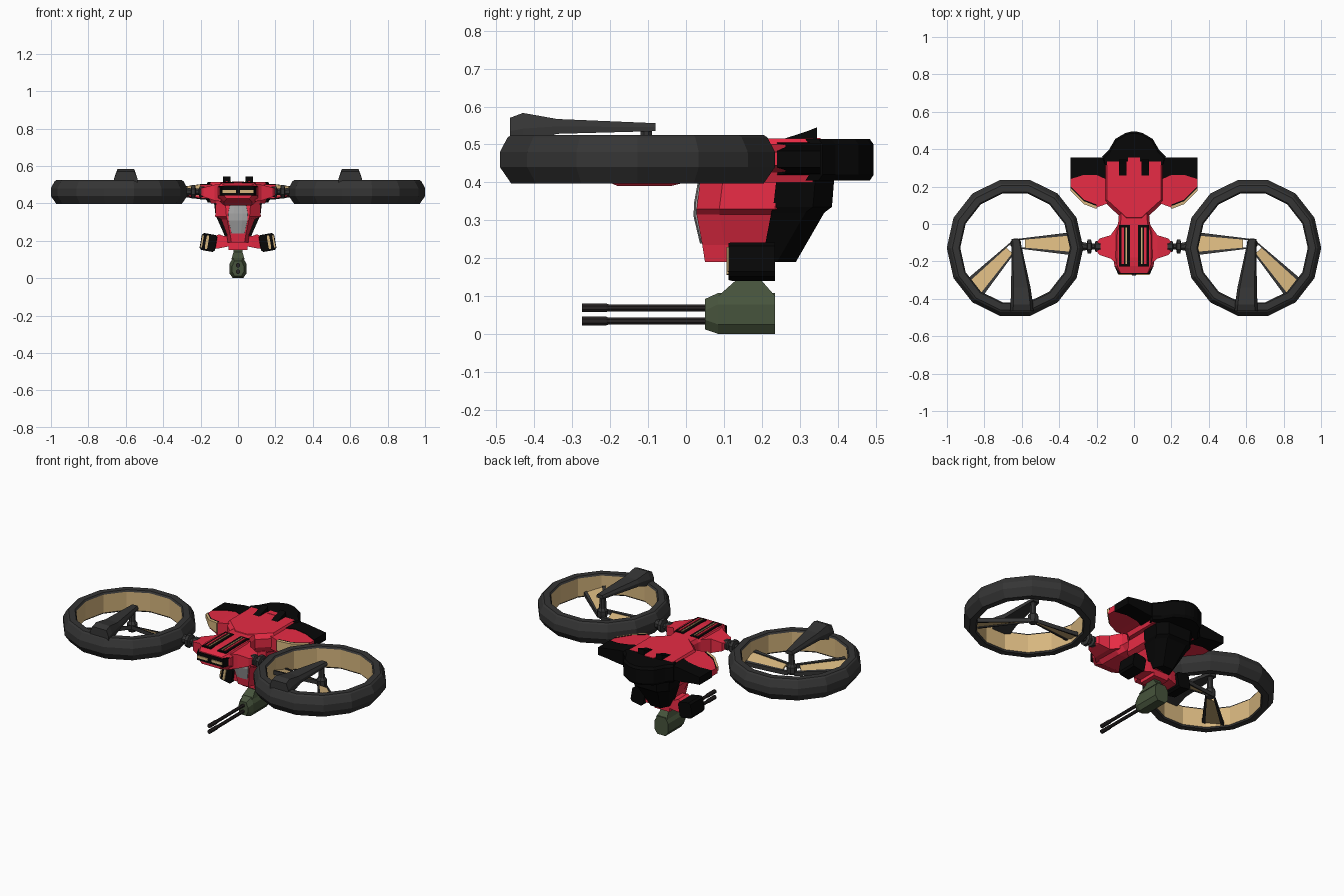
import bpy, bmesh, math
from mathutils import Vector, Matrix

if "Cube" in bpy.data.objects:
    bpy.data.objects.remove(bpy.data.objects["Cube"])

def mat(name, r, g, b):
    m = bpy.data.materials.new(name)
    m.diffuse_color = (r, g, b, 1)
    m.use_nodes = True
    m.node_tree.nodes["Principled BSDF"].inputs["Base Color"].default_value = m.diffuse_color
    return m

RED = mat("red paint", 0.80, 0.024, 0.058)
BLACK = mat("black armour", 0.002, 0.002, 0.002)
DARK = mat("dark grey", 0.035, 0.035, 0.035)
TAN = mat("tan trim", 0.68, 0.47, 0.21)
GREEN = mat("olive green", 0.062, 0.088, 0.045)
GLASS = mat("grey glass", 0.36, 0.36, 0.36)
GUN = mat("gunmetal", 0.022, 0.018, 0.018)

def finish(name, bm, mats, rule=None):
    bmesh.ops.remove_doubles(bm, verts=bm.verts, dist=1e-5)
    bmesh.ops.recalc_face_normals(bm, faces=bm.faces)
    bm.normal_update()
    if rule:
        for f in bm.faces:
            f.material_index = rule(f)
    me = bpy.data.meshes.new(name)
    bm.to_mesh(me)
    bm.free()
    for m in mats:
        me.materials.append(m)
    ob = bpy.data.objects.new(name, me)
    bpy.context.collection.objects.link(ob)
    return ob

def loft(name, rings, m, both=False, closed=False, mats=None, rule=None):
    """Skin equal-length point rings; both=True adds the copy across x."""
    for sx, tag in ((1, "_right"), (-1, "_left")) if both else ((1, ""),):
        bm = bmesh.new()
        vs = [[bm.verts.new((sx * p[0], p[1], p[2])) for p in r] for r in rings]
        n = len(rings[0])
        for a, b in zip(vs, vs[1:] + ([vs[0]] if closed else [])):
            for i in range(n):
                bm.faces.new((a[i], a[(i + 1) % n], b[(i + 1) % n], b[i]))
        if not closed:
            bm.faces.new(vs[0])
            bm.faces.new(vs[-1])
        finish(name + tag, bm, mats or [m], rule)

def box(name, x, y, z, m, both=False):
    loft(name, [[(x[0], y[0], k), (x[1], y[0], k), (x[1], y[1], k), (x[0], y[1], k)] for k in z], m, both)

def slab(x, y0, y1, z0, z1):      # cross-section at a given x
    return [(x, y0, z0), (x, y1, z0), (x, y1, z1), (x, y0, z1)]

def plan(z, half):                # half outline in plan, mirrored to a full ring
    return [(x, y, z) for x, y in half] + [(-x, y, z) for x, y in reversed(half)]

def rod(name, p, axis, stations, n, m, both=False):
    """Turned part: stations are (distance along axis, radius)."""
    q = Vector((0, 0, 1)).rotation_difference(Vector(axis))
    rings = [[Vector(p) + q @ Vector((r * math.cos(2 * math.pi * (i + .5) / n), r * math.sin(2 * math.pi * (i + .5) / n), t))
              for i in range(n)] for t, r in stations]
    loft(name, rings, m, both)

# --- ducted rotors -------------------------------------------------------
CX, CY = 0.636, -0.128
prof = [(.293, .405), (.30, .397), (.335, .397), (.365, .44), (.365, .48), (.345, .518),
        (.335, .525), (.30, .525), (.293, .515)]
rings = []
for i in range(14):
    a = 2 * math.pi * i / 14
    rings.append([(CX + r * math.cos(a), CY + 1.02 * r * math.sin(a), z) for r, z in prof])

def duct_rule(f):
    c = f.calc_center_median()
    return 1 if math.hypot(abs(c.x) - CX, c.y - CY) < .296 and .42 < c.z < .5 else 0
loft("rotor_duct", rings, DARK, True, True, [DARK, TAN], duct_rule)

# raised arm from the duct's front edge to the hub: (y, x, half width, bottom, top)
arm = [(-.465, .60, .062, .50, .57), (-.43, .60, .06, .50, .583), (-.34, .605, .052, .528, .567),
       (-.08, .632, .022, .535, .556)]
loft("rotor_arm", [[(x - w, y, b), (x + w, y, b), (x + w, y, (b + t) / 2), (x + .75 * w, y, t),
                    (x - .75 * w, y, t), (x - w, y, (b + t) / 2)] for y, x, w, b, t in arm], DARK, True)
HX, HY = .632, -.105
rod("rotor_hub", (HX, HY, .41), (0, 0, 1), [(0, .022), (.015, .03), (.045, .03), (.06, .018), (.128, .016)], 8, DARK, True)

# low tan vanes with dark edges and dark roots
def vane(name, ang, length):
    d = Vector((math.cos(ang), math.sin(ang), 0))
    s = Vector((-d.y, d.x, 0)) * (1 if d.y > -.1 else -1)
    def strip(nm, t0, u0, u1, th, m):
        out = []
        for t in (t0, length):
            w = .022 + .034 * t / length
            c = Vector((HX, HY, .43)) + d * t
            a, b = c + s * w * u0, c + s * w * u1
            a.z += u0 * .012
            b.z += u1 * .012
            h = Vector((0, 0, th))
            out.append([a - h, b - h, b + h, a + h])
        loft(nm, out, m, True)
    strip(name, .05, -.8, .8, .006, TAN)
    strip(name + "_front_edge", .01, -1.1, -.78, .012, DARK)
    strip(name + "_rear_edge", .01, .78, 1.1, .012, DARK)
vane("inner_vane", math.pi, .30)
vane("outer_vane", math.radians(-47), .32)

# swivel joint between hull and duct
rod("duct_joint", (.18, -.12, .462), (1, 0, 0),
    [(0, .03), (.025, .032), (.03, .018), (.045, .018), (.05, .04), (.068, .04), (.072, .02), (.105, .028)], 8, DARK, True)

# --- forward hull --------------------------------------------------------
def hull(y, w, z0, z1):
    return [(-w * .7, y, z0), (w * .7, y, z0), (w, y, z0 + .03), (w, y, z1 - .02), (w * .85, y, z1),
            (-w * .85, y, z1), (-w, y, z1 - .02), (-w, y, z0 + .03)]
loft("front_hull", [hull(-.262, .085, .425, .497), hull(-.225, .105, .41, .507), hull(-.18, .108, .39, .512),
                    hull(-.04, .105, .39, .512), hull(.0, .085, .40, .512), hull(.06, .08, .40, .512)], RED)
loft("hull_shoulder", [slab(.09, -.215, -.01, .41, .505), slab(.125, -.185, -.06, .415, .50),
                       slab(.185, -.165, -.078, .435, .485), slab(.20, -.145, -.10, .445, .48)], RED, True)
loft("nose_panel", [plan(z, [(.086, -.267), (.104, -.225)]) for z in (.442, .492)], BLACK)
box("nose_light", (.012, .082), (-.272, -.265), (.457, .472), TAN, True)
box("top_vent", (.022, .08), (-.228, -.005), (.508, .515), BLACK, True)
box("vent_slat", (.038, .046), (-.215, -.02), (.512, .519), TAN, True)
box("vent_rib", (.054, .066), (-.215, -.02), (.512, .52), RED, True)

# --- rear deck, wings and tail --------------------------------------------
deck = [(.05, .015), (.16, .12), (.16, .335), (.07, .335)]
top = [(.04, .035), (.145, .13), (.145, .335), (.07, .335)]
loft("rear_deck", [plan(.40, top), plan(.44, deck), plan(.49, deck), plan(.515, top)], RED)
box("deck_tongue", (.0, .032), (.32, .355), (.49, .517), RED, True)
loft("deck_fin", [[(x, .25, .512), (x, .345, .512), (x, .345, .545), (x, .32, .535)] for x in (.04, .08)], BLACK, True)

wing = [(.14, .11, .425, .502, .235), (.20, .088, .428, .50, .262), (.27, .115, .438, .49, .262), (.34, .185, .445, .48, .24)]
loft("wing_front", [slab(x, y, s, a, b) for x, y, a, b, s in wing], RED, True)
loft("wing_rear", [slab(x, s, .355, a - .006, b + .003) for x, y, a, b, s in wing], BLACK, True)
loft("wing_edge_trim", [slab(x, y - .008, y + .008, a + .012, b + .002) for x, y, a, b, s in wing[1:]], TAN, True)
loft("wing_edge_seal", [slab(x, y + .008, y + .016, b - .01, b + .002) for x, y, a, b, s in wing[1:]], BLACK, True)

tail = [(.16, .325), (.17, .36), (.135, .395), (.10, .455), (.045, .487), (.012, .495)]
loft("tail_block", [plan(.405, [(x * .95, y - .01) for x, y in tail]), plan(.42, tail), plan(.50, tail),
                    plan(.514, [(x * .95, y - .01) for x, y in tail])], BLACK)

# --- torso, canopy and backpack ------------------------------------------
def torso(z, wf, w, y0, y1):
    return plan(z, [(wf, y0), (w, y0 + .06), (w, y1 - .03), (w * .8, y1)])
loft("torso", [torso(.19, .035, .055, .05, .24), torso(.235, .042, .06, .043, .25), torso(.315, .058, .09, .028, .26),
               torso(.33, .062, .122, .028, .265), torso(.41, .068, .118, .038, .27)], RED)
loft("canopy", [[(-w, y + .04, z), (-w * .9, y + .004, z), (-w * .4, y, z), (w * .4, y, z), (w * .9, y + .004, z), (w, y + .04, z)]
                for z, w, y in ((.238, .038, .037), (.31, .056, .02), (.345, .058, .021), (.40, .046, .031))], GLASS)
def pack(z, w, y0, y1):
    return plan(z, [(w, y0), (w, y1 - .05), (w * .6, y1)])
loft("backpack", [pack(.19, .055, .20, .29), pack(.32, .112, .225, .365), pack(.335, .12, .23, .385),
                  pack(.42, .13, .24, .392)], BLACK)

# --- side pods -------------------------------------------------------------
loft("pod_strut", [slab(.03, .115, .23, .175, .225), slab(.075, .12, .225, .165, .225), slab(.10, .125, .22, .16, .235),
                   slab(.125, .13, .215, .16, .225)], RED, True)
box("belly_plate", (-.05, .05), (.115, .23), (.15, .20), RED)
tilt = Matrix.Rotation(math.radians(-10), 3, 'Y')
def pod_pts(y, w, h, cx=0):
    c = [(-w, -h * .75), (-w * .75, -h), (w * .75, -h), (w, -h * .75), (w, h * .75), (w * .75, h), (-w * .75, h), (-w, h * .75)]
    return [Vector((.158, y, .191)) + tilt @ Vector((a + cx, 0, b)) for a, b in c]
loft("pod", [pod_pts(.112, .04, .044), pod_pts(.12, .042, .046), pod_pts(.235, .042, .046)], BLACK, True)
loft("pod_light", [pod_pts(y, .007, .036, .008) for y in (.107, .114)], TAN, True)
loft("pod_side_light", [pod_pts(y, .004, .033, .034) for y in (.109, .118)], TAN, True)

# --- chin turret -----------------------------------------------------------
def turret(y, w, z0, z1):
    return [(-w * .6, y, z0), (w * .6, y, z0), (w, y, z0 + .025), (w, y, z1 - .03), (w * .6, y, z1),
            (-w * .6, y, z1), (-w, y, z1 - .03), (-w, y, z0 + .025)]
loft("turret_body", [turret(.05, .032, .012, .092), turret(.085, .045, 0, .108), turret(.235, .045, 0, .108)], GREEN)
loft("turret_neck", [[(-w, a, z), (w, a, z), (w, b, z), (-w, b, z)]
                     for z, w, a, b in ((.10, .036, .085, .235), (.14, .024, .13, .20), (.175, .02, .13, .20))], GREEN)
for nm, z in (("lower", .034), ("upper", .069)):
    rod(nm + "_barrel", (0, .07, z), (0, -1, 0), [(0, .010), (.275, .010), (.28, .0125), (.345, .0125)], 8, GUN)
